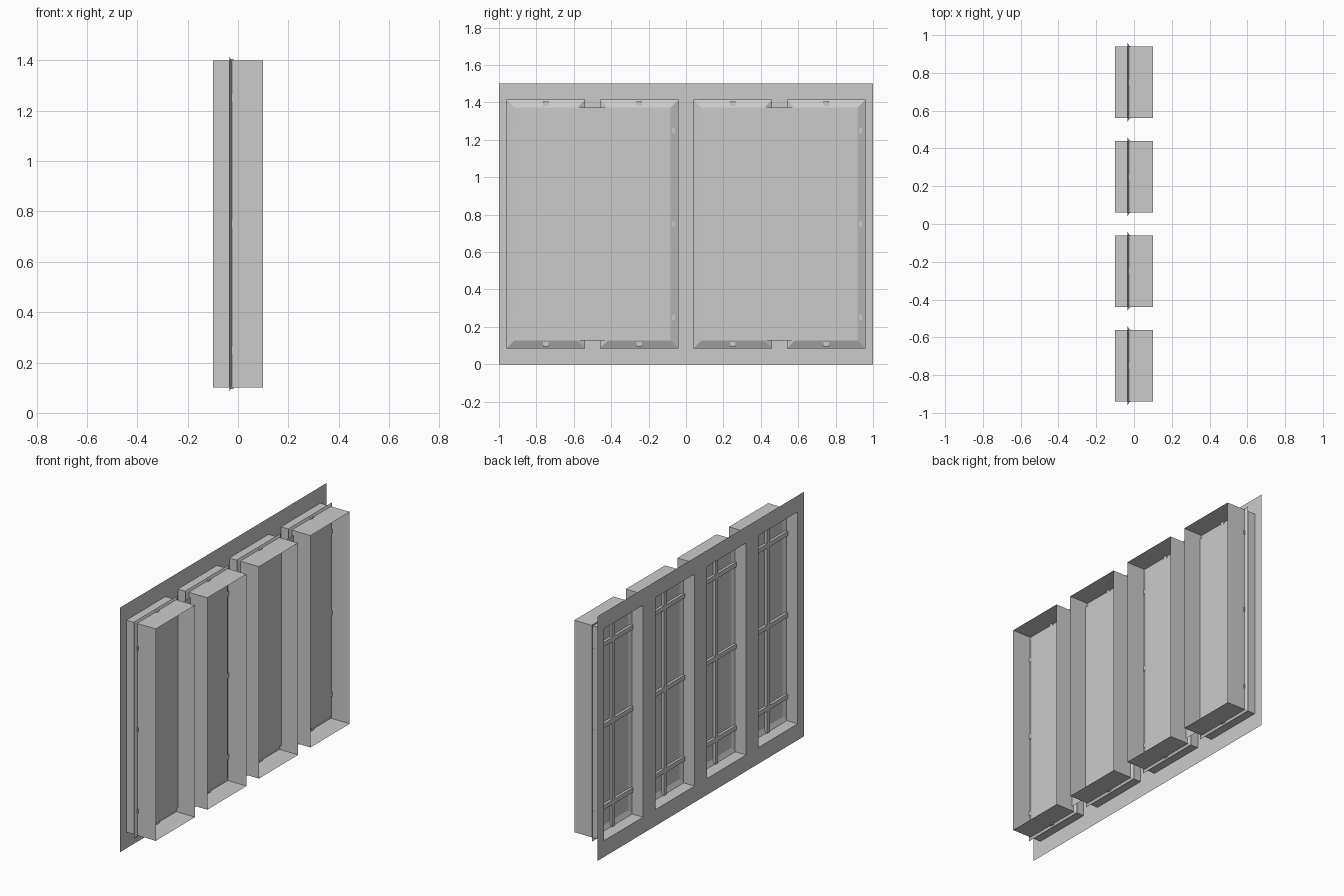
import bpy
import bmesh

cube = bpy.data.objects.get("Cube")
if cube:
    bpy.data.objects.remove(cube, do_unlink=True)

grey = bpy.data.materials.new("plain_grey")
grey.use_nodes = True
colour = (0.6, 0.6, 0.6, 1)
grey.diffuse_color = colour
grey.node_tree.nodes["Principled BSDF"].inputs["Base Color"].default_value = colour

CENTRES = (-0.75, -0.25, 0.25, 0.75)
WALL_X, FRONT_X = -0.1, 0.1
FRAME_X, PANE_X = -0.034, -0.014
MID_Z = 0.75
HALF_W, HALF_H = 0.19, 0.65


def make_object(name, bm):
    bmesh.ops.remove_doubles(bm, verts=bm.verts, dist=1e-5)
    mesh = bpy.data.meshes.new(name)
    bm.to_mesh(mesh)
    bm.free()
    mesh.materials.append(grey)
    obj = bpy.data.objects.new(name, mesh)
    bpy.context.collection.objects.link(obj)
    return obj


def ring(bm, x, y, z, half_w, half_h):
    corners = ((-1, -1), (1, -1), (1, 1), (-1, 1))
    return [bm.verts.new((x, y + a * half_w, z + b * half_h)) for a, b in corners]


def bridge(bm, a, b):
    for i in range(4):
        j = (i + 1) % 4
        bm.faces.new((a[i], a[j], b[j], b[i]))


def box(bm, low, high):
    geom = bmesh.ops.create_cube(bm, size=1)
    for v in geom["verts"]:
        v.co = [l + (c + 0.5) * (h - l) for c, l, h in zip(v.co, low, high)]


# Flat wall sheet with four window openings
bm = bmesh.new()
ys = [-1] + [c + s * HALF_W for c in CENTRES for s in (-1, 1)] + [1]
zs = [0, MID_Z - HALF_H, MID_Z + HALF_H, 1.5]
for i in range(len(ys) - 1):
    for k in range(3):
        if not (i % 2 and k == 1):
            quad = ((i, k), (i + 1, k), (i + 1, k + 1), (i, k + 1))
            bm.faces.new([bm.verts.new((WALL_X, ys[a], zs[b])) for a, b in quad])
make_object("wall_sheet", bm)

for n, c in enumerate(CENTRES, 1):
    # Open sleeve lining the opening
    bm = bmesh.new()
    bridge(bm, ring(bm, WALL_X, c, MID_Z, HALF_W, HALF_H),
           ring(bm, FRONT_X, c, MID_Z, HALF_W, HALF_H))
    make_object(f"window_sleeve_{n}", bm)

    # Sloping frame around the pane
    bm = bmesh.new()
    bridge(bm, ring(bm, FRAME_X, c, MID_Z, 0.21, 0.665),
           ring(bm, PANE_X, c, MID_Z, 0.167, 0.622))
    make_object(f"window_frame_{n}", bm)

    # Glazing bars: one upright and three cross bars
    bm = bmesh.new()
    back, front, half = FRAME_X, -0.018, 0.014
    box(bm, (back, c - half, 0.095), (front, c + half, 1.405))
    for z in (0.25, 0.75, 1.25):
        box(bm, (back, c - 0.192, z - half), (front, c + 0.192, z + half))
    make_object(f"glazing_bars_{n}", bm)

# One pane behind each pair of windows
for side, y in (("front", -0.5), ("rear", 0.5)):
    bm = bmesh.new()
    bm.faces.new(ring(bm, PANE_X, y, MID_Z, 0.417, 0.622))
    make_object(f"{side}_pane", bm)
